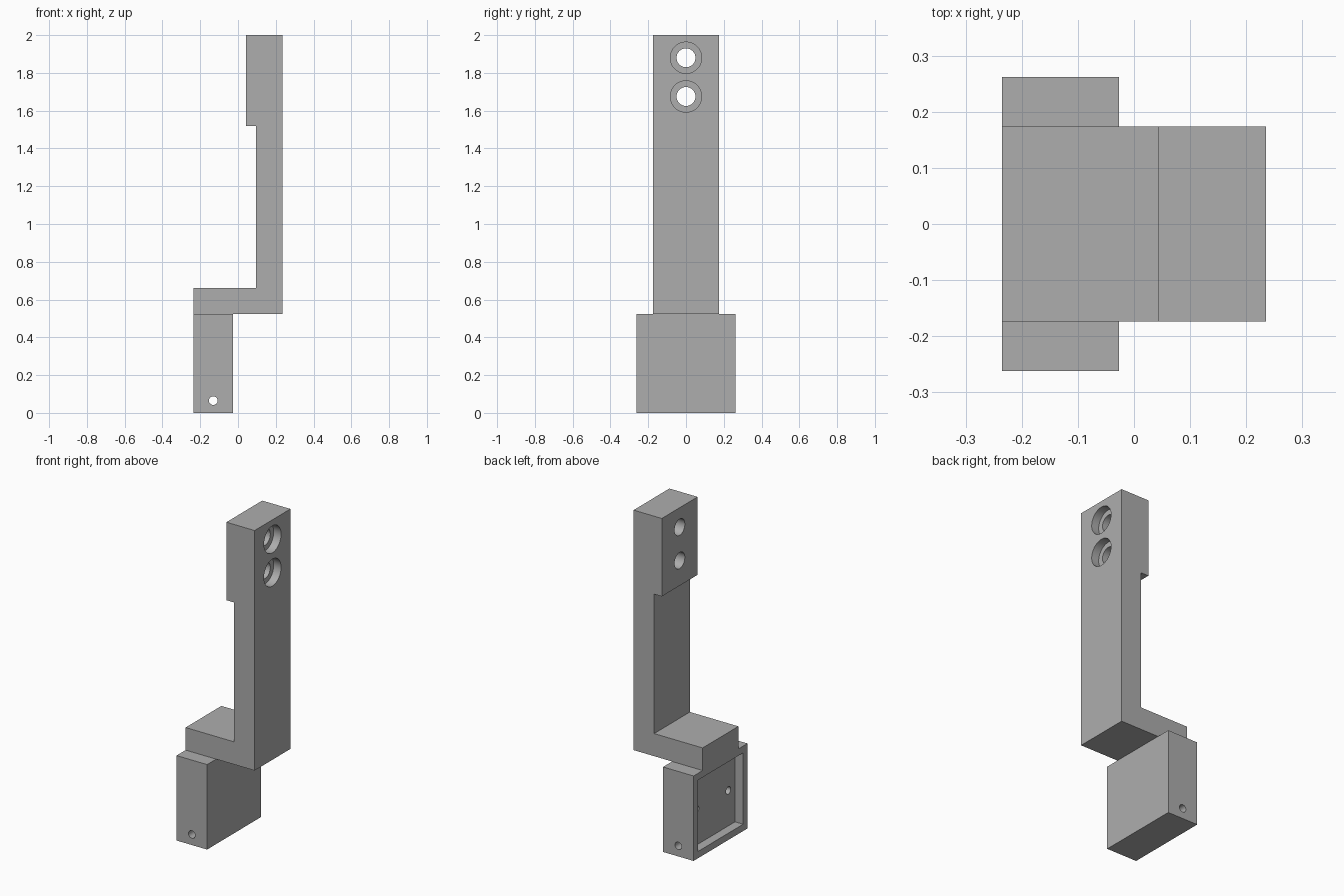
import bpy
import math
from mathutils import Vector

if "Cube" in bpy.data.objects:
    bpy.data.objects.remove(bpy.data.objects["Cube"], do_unlink=True)

grey = bpy.data.materials.new("plain grey")
grey.use_nodes = True
colour = (0.42, 0.42, 0.42, 1)
grey.diffuse_color = colour
grey.node_tree.nodes["Principled BSDF"].inputs["Base Color"].default_value = colour


def prism(name, profile, half_width):
    """Extrude an xz outline symmetrically along y."""
    n = len(profile)
    verts = [(x, y, z) for y in (-half_width, half_width) for x, z in profile]
    faces = [tuple(range(n)), tuple(reversed(range(n, 2 * n)))]
    faces += [(i, i + n, (i + 1) % n + n, (i + 1) % n) for i in range(n)]
    mesh = bpy.data.meshes.new(name)
    mesh.from_pydata(verts, [], faces)
    mesh.materials.append(grey)
    obj = bpy.data.objects.new(name, mesh)
    bpy.context.collection.objects.link(obj)
    return obj


def block(name, x0, x1, z0, z1, half_width):
    return prism(name, [(x0, z0), (x1, z0), (x1, z1), (x0, z1)], half_width)


def rod(name, start, end, radius):
    """Cylinder between two points, used as a drill."""
    a, b = Vector(start), Vector(end)
    bpy.ops.mesh.primitive_cylinder_add(vertices=48, radius=radius,
                                        depth=(b - a).length, location=(a + b) / 2)
    obj = bpy.context.object
    obj.name = name
    obj.rotation_euler = (b - a).to_track_quat("Z", "Y").to_euler()
    obj.data.materials.append(grey)
    return obj


def cut(target, cutters):
    bpy.context.view_layer.update()
    for cutter in cutters:
        cutter.hide_render = True
        mod = target.modifiers.new("cut", "BOOLEAN")
        mod.operation = "DIFFERENCE"
        mod.solver = "EXACT"
        mod.object = cutter
    bpy.ops.object.select_all(action="DESELECT")
    target.select_set(True)
    bpy.context.view_layer.objects.active = target
    for mod in list(target.modifiers):
        bpy.ops.object.modifier_apply(modifier=mod.name)
    for cutter in cutters:
        bpy.data.objects.remove(cutter, do_unlink=True)
    bpy.ops.object.shade_smooth_by_angle(angle=math.radians(30))


LEFT, RIGHT, STEP = -0.235, 0.235, 0.523

# Cranked arm with a thicker pad at the top
arm = prism("cranked_arm", [(LEFT, STEP), (RIGHT, STEP), (RIGHT, 2), (0.043, 2),
                            (0.043, 1.52), (0.095, 1.52), (0.095, 0.662),
                            (LEFT, 0.662)], 0.174)

# Two counterbored bolt holes through the pad
drills = []
for z in (1.88, 1.675):
    drills.append(rod("bolt_drill", (-0.1, 0, z), (0.4, 0, z), 0.05))
    drills.append(rod("counterbore_drill", (RIGHT - 0.05, 0, z), (0.4, 0, z), 0.083))
cut(arm, drills)

# Wide block at the foot: shallow pocket, cross pin hole, two blind holes
foot = block("foot_block", LEFT, -0.027, 0, STEP, 0.262)
floor = LEFT + 0.055
drills = [block("pocket_cutter", LEFT - 0.1, floor, 0.042, STEP - 0.042, 0.22),
          rod("pin_drill", (-0.131, -0.4, 0.065), (-0.131, 0.4, 0.065), 0.023)]
for side in (-1, 1):
    y = side * 0.155
    drills.append(rod("blind_drill", (floor - 0.03, y, 0.26), (floor + 0.1, y, 0.26), 0.023))
cut(foot, drills)
